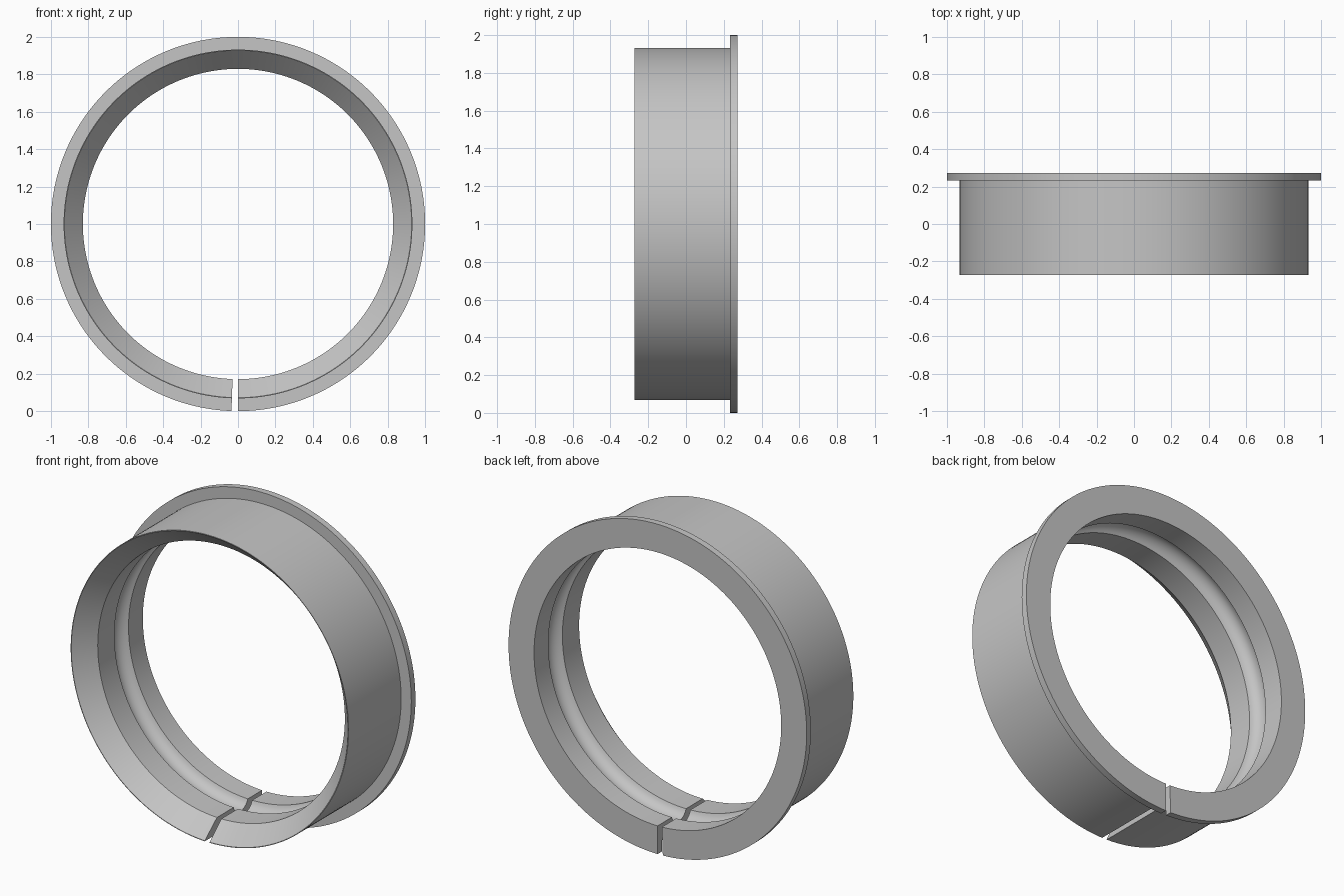
import bpy
import bmesh
from math import sin, cos, atan2, pi, radians

if "Cube" in bpy.data.objects:
    bpy.data.objects.remove(bpy.data.objects["Cube"], do_unlink=True)

# Single grey material
grey = bpy.data.materials.new("plain grey")
grey.use_nodes = True
colour = (0.56, 0.56, 0.56, 1)
grey.diffuse_color = colour
grey.node_tree.nodes["Principled BSDF"].inputs["Base Color"].default_value = colour

# Main sizes
HALF = 0.272
BORE, BODY, FLANGE = 0.829, 0.932, 1.0
GROOVE_START, GROOVE_END, GROOVE_DEPTH = 0.0, 0.135, 0.05
STEPS, ARC_STEPS = 179, 12


def groove_points():
    """Rounded groove in the bore, from front to back, as (y, radius)."""
    half = (GROOVE_END - GROOVE_START) / 2
    middle = (GROOVE_START + GROOVE_END) / 2
    arc_radius = (half ** 2 + GROOVE_DEPTH ** 2) / (2 * GROOVE_DEPTH)
    spread = 2 * atan2(GROOVE_DEPTH, half)
    centre = BORE + GROOVE_DEPTH - arc_radius
    for i in range(ARC_STEPS + 1):
        a = spread * (2 * i / ARC_STEPS - 1)
        yield middle + arc_radius * sin(a), centre + arc_radius * cos(a)


# Cross-section: thin front lip, flared mouth, grooved bore, rear flange
profile = [(-HALF, BODY), (-HALF, BODY - 0.004), (-0.16, BORE)]
profile += list(groove_points())
profile += [(HALF, BORE), (HALF, FLANGE), (0.232, FLANGE), (0.232, BODY)]

# Sweep the section round the y axis, leaving a narrow split at the bottom
bm = bmesh.new()
rings = []
for i in range(STEPS + 1):
    t = -pi / 2 + radians(358) * i / STEPS
    rings.append([bm.verts.new((r * cos(t), y, 1 + r * sin(t))) for y, r in profile])
count = len(profile)
for a, b in zip(rings, rings[1:]):
    for j in range(count):
        k = (j + 1) % count
        bm.faces.new((a[j], a[k], b[k], b[j]))

# Flat faces of the split
bm.faces.new(rings[0])
bm.faces.new(rings[-1])
bmesh.ops.recalc_face_normals(bm, faces=bm.faces)

mesh = bpy.data.meshes.new("split_flanged_ring")
bm.to_mesh(mesh)
bm.free()
mesh.materials.append(grey)
ring = bpy.data.objects.new("split_flanged_ring", mesh)
bpy.context.collection.objects.link(ring)

# Smooth curved walls, sharp rims
bpy.ops.object.select_all(action="DESELECT")
ring.select_set(True)
bpy.context.view_layer.objects.active = ring
bpy.ops.object.shade_smooth_by_angle(angle=radians(30))
